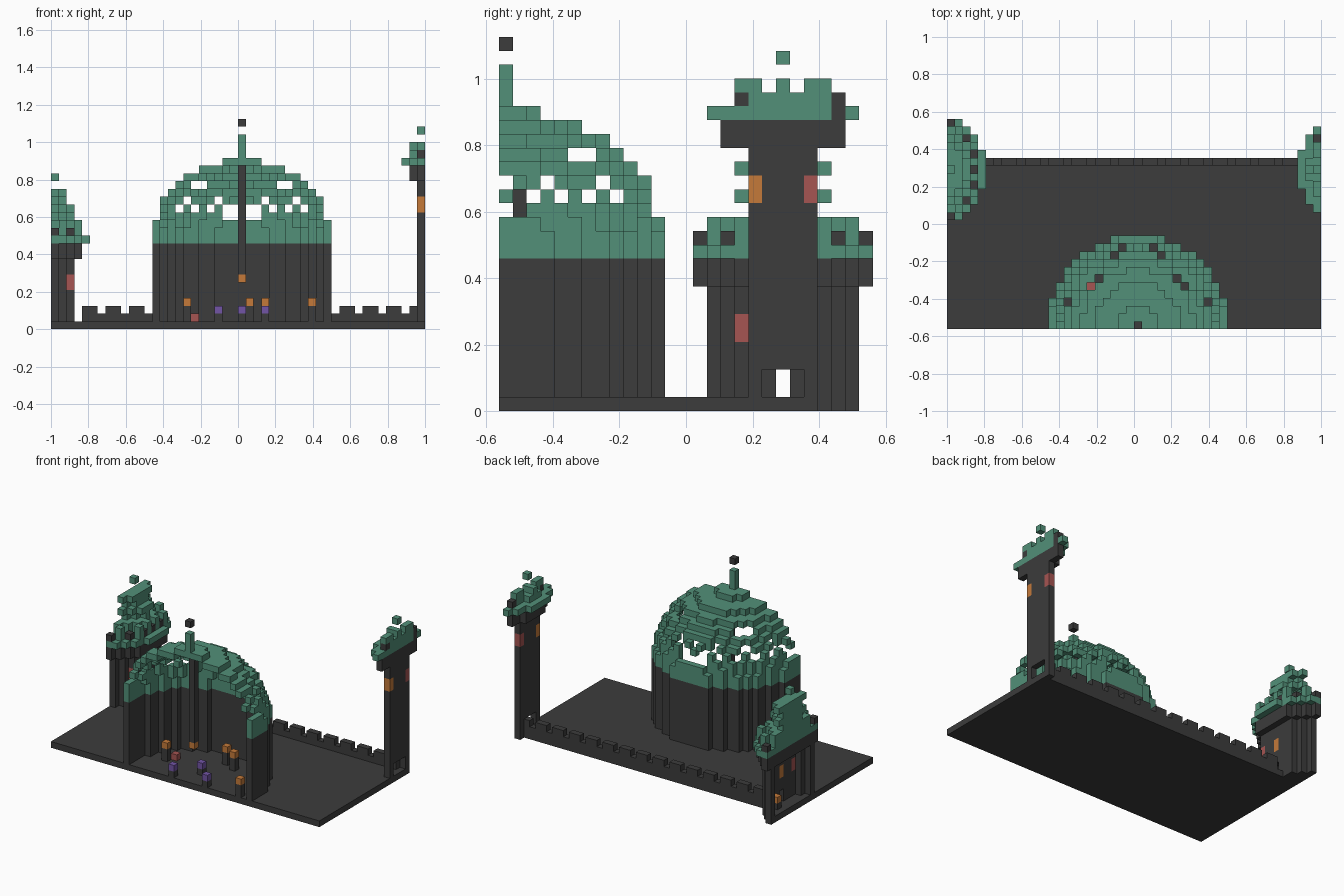
import bpy
import bmesh
from mathutils import Vector

cube = bpy.data.objects.get("Cube")
if cube:
    bpy.data.objects.remove(cube, do_unlink=True)

U = 1 / 24                                  # edge length of one block
ORIGIN = Vector((-1, -13.5 * U, 0))
NX = 48                                     # blocks across the base

COLOURS = {
    "charcoal_stone": (0.045, 0.045, 0.045),
    "verdigris_green": (0.085, 0.28, 0.19),
    "amber_glow": (0.56, 0.195, 0.042),
    "brick_red": (0.38, 0.09, 0.085),
    "violet": (0.17, 0.09, 0.38),
}
DARK, GREEN, AMBER, RED, VIOLET = range(5)
materials = []
for name, rgb in COLOURS.items():
    m = bpy.data.materials.new(name)
    m.use_nodes = True
    m.diffuse_color = (*rgb, 1)
    bsdf = m.node_tree.nodes["Principled BSDF"]
    bsdf.inputs["Base Color"].default_value = (*rgb, 1)
    bsdf.inputs["Roughness"].default_value = 0.9
    materials.append(m)

AXES = [Vector((1, 0, 0)), Vector((0, 1, 0)), Vector((0, 0, 1))]


def build(name, blocks):
    """Make one object from {(i, j, k): colour}, keeping only exposed faces."""
    bm = bmesh.new()
    for cell, colour in blocks.items():
        centre = Vector(cell) + Vector((0.5, 0.5, 0.5))
        for a in range(3):
            for s in (-1, 1):
                n = AXES[a] * s
                if tuple(int(c) for c in Vector(cell) + n) in blocks:
                    continue
                p, q = AXES[(a + 1) % 3] / 2, AXES[(a + 2) % 3] / 2 * s
                mid = centre + n / 2
                corners = (mid - p - q, mid + p - q, mid + p + q, mid - p + q)
                f = bm.faces.new([bm.verts.new(ORIGIN + c * U) for c in corners])
                f.material_index = colour
    bmesh.ops.remove_doubles(bm, verts=bm.verts, dist=U / 100)
    mesh = bpy.data.meshes.new(name)
    bm.to_mesh(mesh)
    bm.free()
    for m in materials:
        mesh.materials.append(m)
    obj = bpy.data.objects.new(name, mesh)
    bpy.context.collection.objects.link(obj)


def disc(ci, cj, r2):
    """Cells of a circle, clipped to the width of the base."""
    return {(i, j) for i in range(NX) for j in range(-2, 30)
            if (i - ci) ** 2 + (j - cj) ** 2 <= r2}


def ring(cells):
    """Outer cells of a disc; the clipped side stays open."""
    return {(i, j) for i, j in cells
            if any(0 <= c[0] < NX and c not in cells
                   for c in ((i + 1, j), (i - 1, j), (i, j + 1), (i, j - 1)))}


def fill(blocks, cells, levels, colour):
    for k in levels:
        blocks.update({(i, j, k): colour for i, j in cells})


# Base slab
build("base_slab", {(i, j, 0): DARK for i in range(NX) for j in range(22)})

# Crenellated back wall
wall = {(i, 21, 1): DARK for i in range(4, 47)}
wall.update({(i, 21, 2): DARK for i in range(4, 47) if (i - 4) % 3 < 2})
build("back_wall", wall)

# Domed hall: open half shell on a round wall
CI, SPRING = 24, 11


def in_hall(d, j, k):
    rise = max(0, k - SPRING)
    return d * d / 133 + rise * rise / 106 <= 1 - j * j / 133


def is_opening(d, j, k):
    low, high = sorted((abs(d), j))
    if k == 18:
        return low >= 5
    if k == 16:
        return low in (0, 3, 7)
    if k == 15:
        return low in (1, 2, 4, 6) or (low, high) == (7, 8)
    return k == 14 and low <= (2 if j > abs(d) else 1)


hall = {}
for d in range(-11, 12):
    for j in range(12):
        for k in range(1, 22):
            near = ((d + 1, j, k), (d - 1, j, k), (d, j + 1, k), (d, j, k + 1))
            if (in_hall(d, j, k) and not all(in_hall(*c) for c in near)
                    and not is_opening(d, j, k)):
                hall[CI + d, j, k] = GREEN if k >= SPRING else DARK
build("domed_hall", hall)

# Spire, finial and hanging lamp
build("dome_spire", {(CI, 0, k): GREEN for k in range(22, 25)})
build("dome_finial", {(CI, 0, 26): DARK})
lamp = {(CI, 1, k): DARK for k in range(7, 21)}
lamp[CI, 1, 6] = AMBER
build("hanging_lamp", lamp)

# Lamps and seats on short posts inside the hall
furniture = [(17, 4, 3, AMBER), (25, 8, 3, AMBER), (27, 7, 3, AMBER),
             (33, 0, 3, AMBER), (18, 5, 1, RED), (21, 0, 2, VIOLET),
             (24, 3, 2, VIOLET), (27, 0, 2, VIOLET)]
for n, (i, j, top, colour) in enumerate(furniture):
    item = {(i, j, k): DARK for k in range(1, top)}
    item[i, j, top] = colour
    build(f"hall_furniture_{n + 1}", item)

TJ = 20                                     # both towers share this depth

# Tall tower
tc = 50.2
tall = {}
fill(tall, disc(tc, TJ, 15), range(0, 19), DARK)
fill(tall, disc(tc, TJ, 26.5), (19, 20), DARK)
fill(tall, disc(tc, TJ, 36), (21,), GREEN)
crown = disc(tc, TJ, 20)
fill(tall, crown, (22,), GREEN)
fill(tall, {c for c in crown if abs(c[1] - TJ) != 1}, (23,), GREEN)
for k in (15, 16):
    tall[47, TJ - 2, k] = AMBER
    tall[47, TJ + 2, k] = RED
for k in (1, 2):
    for j in range(TJ - 1, TJ + 2):
        del tall[47, j, k]
tall[47, TJ - 3, 22] = DARK
for k in (21, 22):
    tall[47, TJ + 4, k] = DARK
build("tall_tower", tall)
build("tall_tower_finial", {(47, TJ, 25): GREEN})

# Short tower: hollow shaft, parapet and stepped roof
sc = -3
short = {}
shaft = disc(sc, TJ, 35)
fill(short, shaft, (0,), DARK)
fill(short, ring(shaft), range(1, 9), DARK)
parapet = disc(sc, TJ, 46)
fill(short, parapet, (9, 10), DARK)
fill(short, disc(sc, TJ, 57), (11,), GREEN)
for i, j in ring(parapet):
    if (j - TJ) % 2:
        fill(short, {(i, j)}, (12, 13), GREEN)
    else:
        short[i, j, 12] = DARK
roof_steps = [(12, 2, 4), (13, 2, 4), (14, 2, 2), (15, 2, 3), (16, 1, 2), (17, 1, 3)]
for k, deep, half in roof_steps:
    fill(short, {(i, j) for i in range(deep + 1)
                 for j in range(TJ - half, TJ + half + 1)
                 if abs(j - TJ) <= half - i * 0.7}, (k,), GREEN)
for k in (5, 6):
    short[2, TJ - 3, k] = RED
    short[2, TJ, k] = AMBER
for k in (1, 2):
    short.pop((2, TJ, k), None)
build("short_tower", short)
build("short_tower_finial", {(0, TJ, 19): GREEN})
build("short_tower_lamp", {(1, TJ + 2, 1): DARK, (1, TJ + 2, 2): AMBER})
